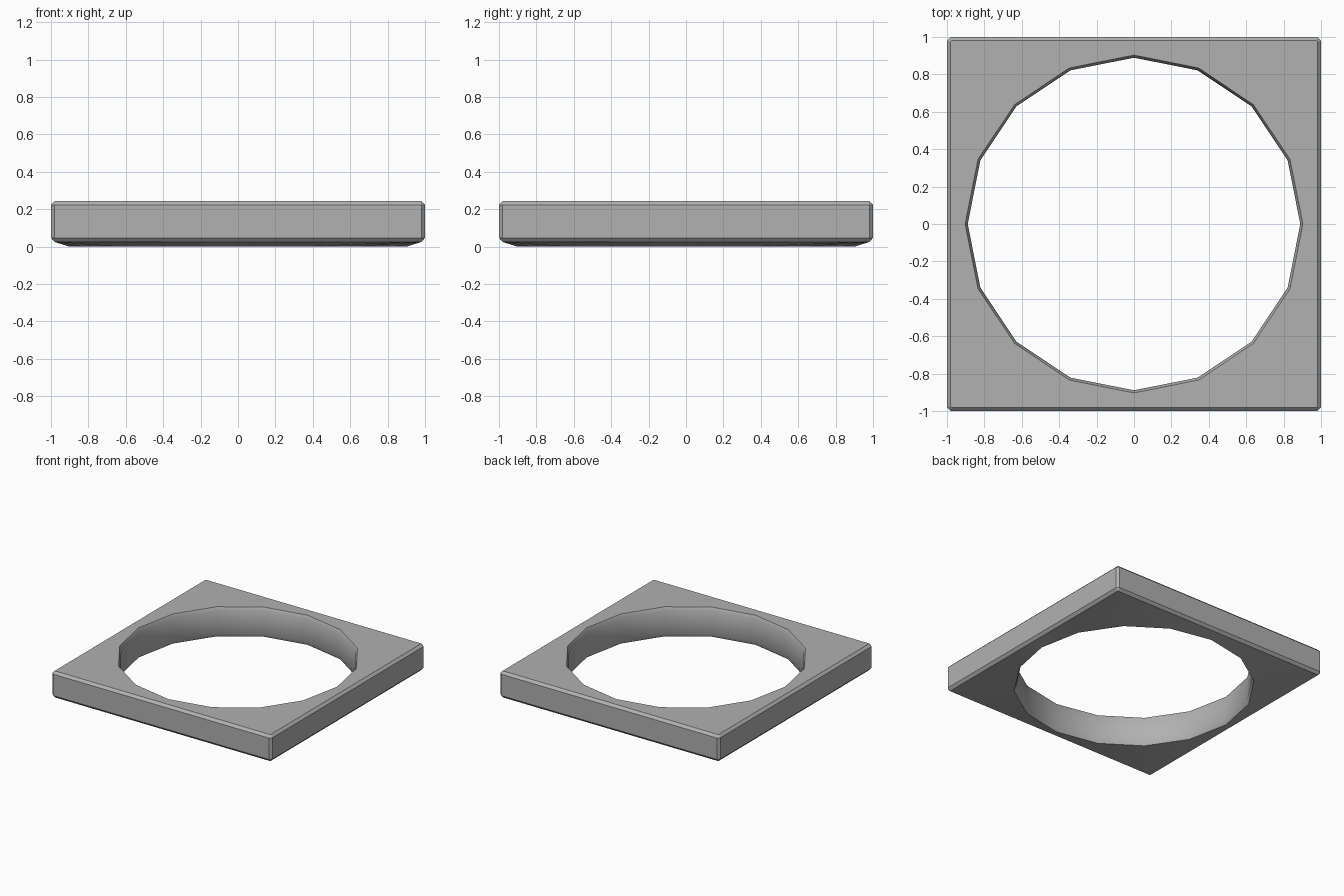
import bpy, bmesh, math

if "Cube" in bpy.data.objects:
    bpy.data.objects.remove(bpy.data.objects["Cube"])

# 20 stations: 16 hole corners, with the diagonal ones doubled for the chamfered outer corners
stations = []
for k in range(16):
    stations += [(k, -1), (k, 1)] if k % 4 == 2 else [(k, 0)]


def square_ring(half, cut, z):
    pts = []
    for k, side in stations:
        a = k * math.pi / 8
        c, s = math.cos(a), math.sin(a)
        m = max(abs(c), abs(s))
        x, y = half * c / m, half * s / m
        if side:
            # slide along whichever edge comes before / after the corner
            if (x * y > 0) == (side > 0):
                x -= math.copysign(cut, x)
            else:
                y -= math.copysign(cut, y)
        pts.append((x, y, z))
    return pts


def hole_ring(r, z):
    return [(r * math.cos(k * math.pi / 8), r * math.sin(k * math.pi / 8), z)
            for k, _ in stations]


# Closed cross-section: outside, top, hole wall, gently sloped underside
rings = [
    square_ring(0.98, 0.004, 0.025),
    square_ring(1.0, 0.02, 0.047),
    square_ring(1.0, 0.02, 0.223),
    square_ring(0.98, 0.004, 0.243),
    hole_ring(0.903, 0.243),
    hole_ring(0.889, 0.215),
    hole_ring(0.889, 0.028),
    hole_ring(0.902, 0.0),
]
bm = bmesh.new()
loops = [[bm.verts.new(p) for p in ring] for ring in rings]
n = len(stations)
for i, lower in enumerate(loops):
    upper = loops[(i + 1) % len(loops)]
    for j in range(n):
        k = (j + 1) % n
        bm.faces.new((lower[j], lower[k], upper[k], upper[j]))
bmesh.ops.remove_doubles(bm, verts=bm.verts, dist=0.0005)
bmesh.ops.recalc_face_normals(bm, faces=bm.faces)

mesh = bpy.data.meshes.new("square_frame")
bm.to_mesh(mesh)
bm.free()
frame = bpy.data.objects.new("square_frame", mesh)
bpy.context.collection.objects.link(frame)

# Mid grey
grey = bpy.data.materials.new("mid_grey")
grey.diffuse_color = (0.44, 0.44, 0.44, 1)
grey.use_nodes = True
grey.node_tree.nodes["Principled BSDF"].inputs["Base Color"].default_value = grey.diffuse_color
mesh.materials.append(grey)

# Smooth hole wall running into its softened rims, crisp outer chamfers
bpy.context.view_layer.objects.active = frame
frame.select_set(True)
bpy.ops.object.shade_smooth_by_angle(angle=math.radians(30))
